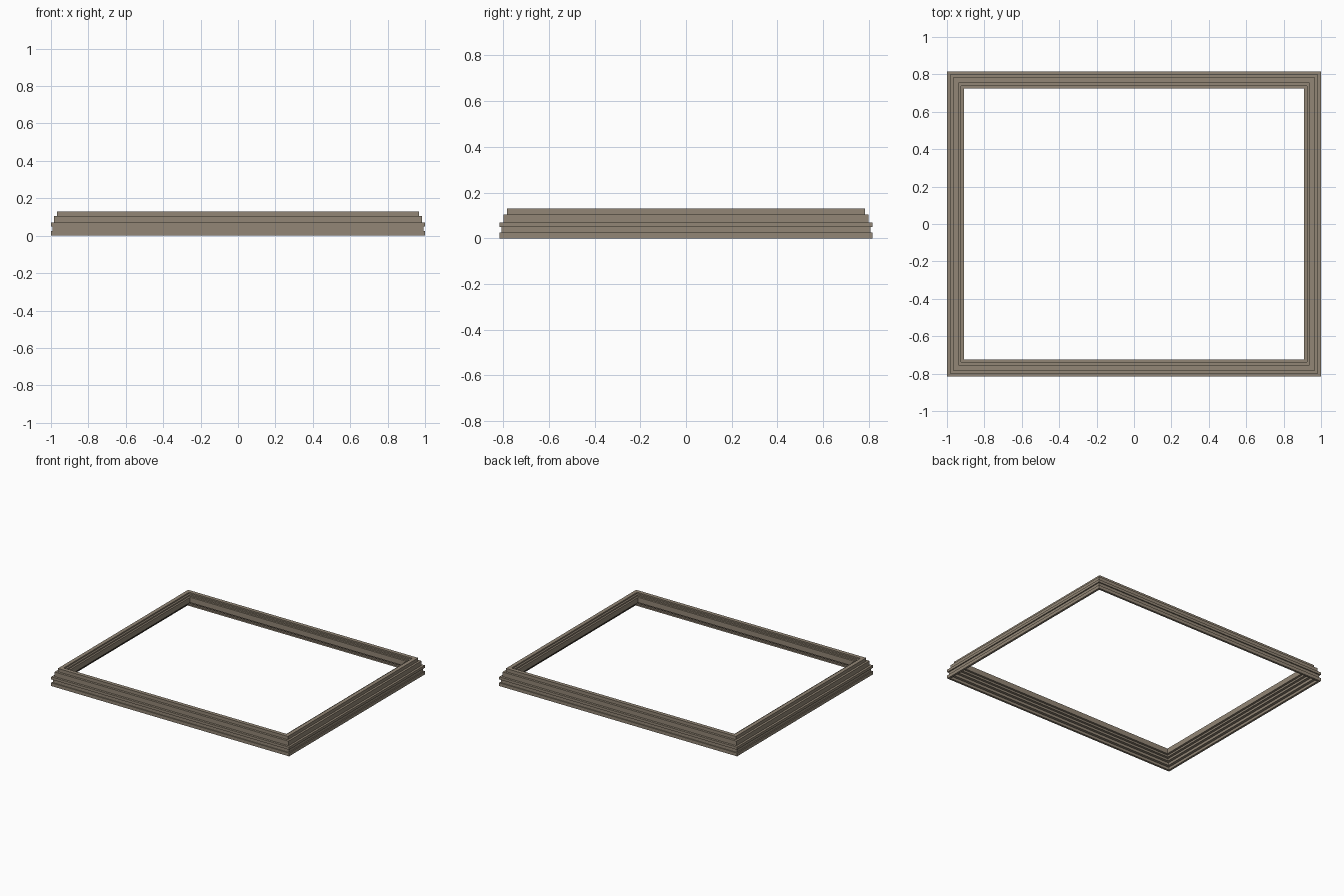
import bpy, bmesh

if "Cube" in bpy.data.objects:
    bpy.data.objects.remove(bpy.data.objects["Cube"])

HX, HY = 1.0, 0.815  # outer half sizes

# moulding cross-section: (inset from outer edge, height)
profile = [
    (0, 0), (0, .025), (.008, .025), (.008, .05), (0, .05), (0, .07),
    (.0165, .07), (.0165, .105), (.033, .105), (.033, .13),            # outer steps
    (.062, .13), (.062, .12), (.076, .12), (.076, .11), (.09, .11),    # inner top steps
    (.09, .07), (.074, .07), (.074, .056), (.056, .056), (.056, .04),  # stepped underside
    (.036, .04), (.036, .02), (.016, .02), (.016, 0),
]

# sweep the profile around the four mitred corners
bm = bmesh.new()
rings = [[bm.verts.new((sx * (HX - d), sy * (HY - d), z)) for d, z in profile]
         for sx, sy in ((-1, -1), (1, -1), (1, 1), (-1, 1))]
n = len(profile)
for c in range(4):
    a, b = rings[c], rings[(c + 1) % 4]
    for i in range(n):
        j = (i + 1) % n
        bm.faces.new((a[i], b[i], b[j], a[j]))
bmesh.ops.recalc_face_normals(bm, faces=bm.faces)
mesh = bpy.data.meshes.new("moulded_frame")
bm.to_mesh(mesh)
bm.free()
frame = bpy.data.objects.new("moulded_frame", mesh)
bpy.context.collection.objects.link(frame)

# brown-grey finish
mat = bpy.data.materials.new("taupe")
mat.diffuse_color = (0.29, 0.24, 0.18, 1)
mat.use_nodes = True
mat.node_tree.nodes["Principled BSDF"].inputs["Base Color"].default_value = mat.diffuse_color
mesh.materials.append(mat)
